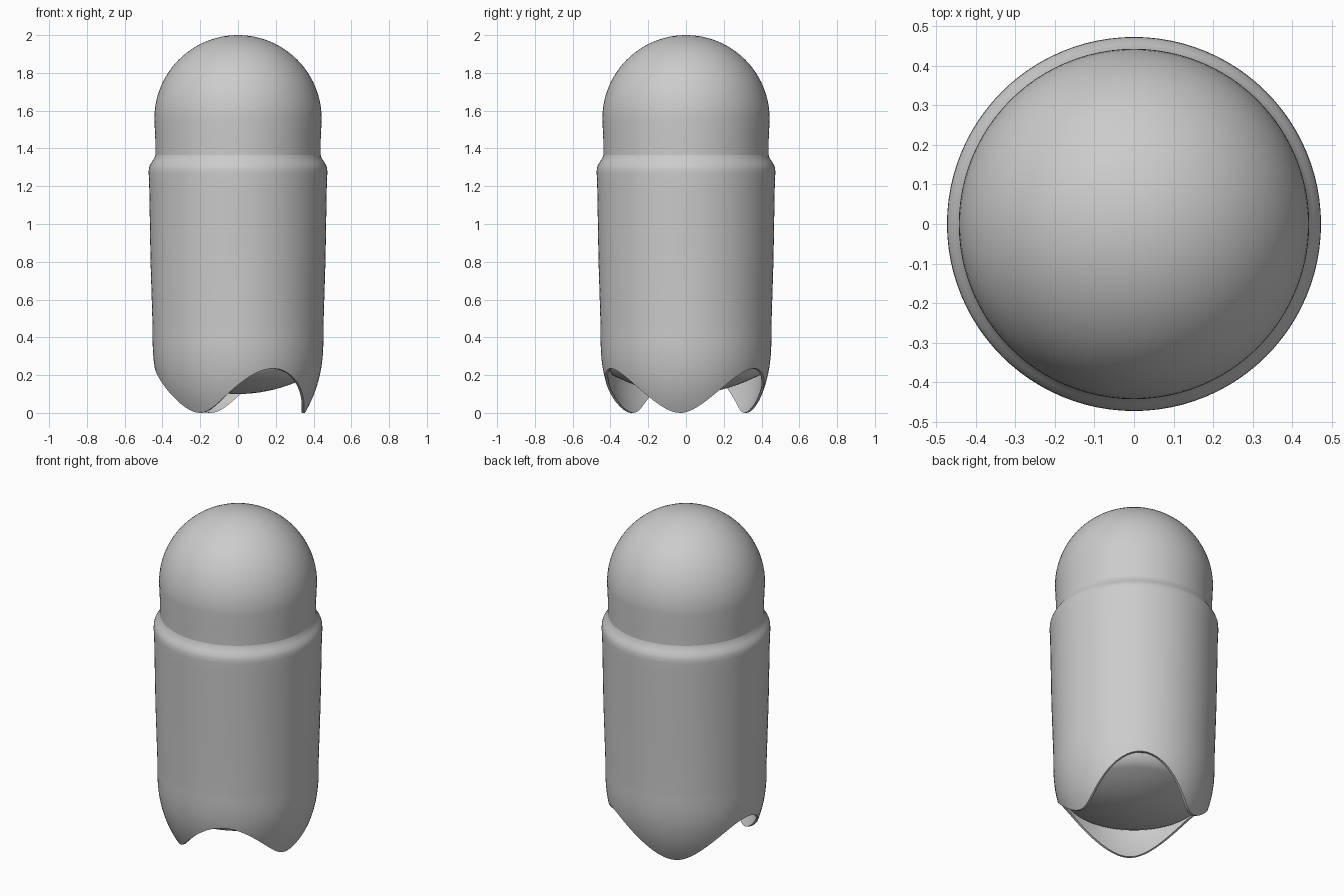
import bpy, bmesh, math

SEG = 96
LOBE_ANGLE = math.radians(235)
ARCH = 0.235

cube = bpy.data.objects.get("Cube")
if cube:
    bpy.data.objects.remove(cube, do_unlink=True)

grey = bpy.data.materials.new("plain_grey")
grey.use_nodes = True
colour = (0.6, 0.6, 0.6, 1)
grey.diffuse_color = colour
grey.node_tree.nodes["Principled BSDF"].inputs["Base Color"].default_value = colour


def loft(name, rings):
    """Skin rings given as functions angle -> (radius, z); a zero radius closes the end."""
    bm = bmesh.new()
    rows = []
    for ring in rings:
        row = []
        for i in range(SEG):
            a = math.tau * i / SEG
            r, z = ring(a)
            row.append(bm.verts.new((r * math.cos(a), r * math.sin(a), z)))
        rows.append(row)
    for low, high in zip(rows, rows[1:]):
        for i in range(SEG):
            j = (i + 1) % SEG
            bm.faces.new((low[i], low[j], high[j], high[i]))
    bmesh.ops.remove_doubles(bm, verts=bm.verts, dist=0.0002)
    bmesh.ops.recalc_face_normals(bm, faces=bm.faces)
    mesh = bpy.data.meshes.new(name)
    bm.to_mesh(mesh)
    bm.free()
    mesh.materials.append(grey)
    obj = bpy.data.objects.new(name, mesh)
    bpy.context.collection.objects.link(obj)
    bpy.ops.object.select_all(action='DESELECT')
    obj.select_set(True)
    bpy.context.view_layer.objects.active = obj
    bpy.ops.object.shade_smooth_by_angle(angle=math.radians(50))
    return obj


def fixed(r, z):
    return lambda a: (r, z)


def rim(a):
    """Height of the scalloped lower edge: three lobes and three arches."""
    return ARCH / 2 * (1 - math.cos(3 * (a - LOBE_ANGLE)))


def outer_radius(z):
    """Skirt curling inward towards the bottom."""
    drop = max(0, 0.4 - z) / 0.4
    return 0.452 - 0.098 * drop ** 2.4


def skirt(t, inset, top):
    """Ring a fraction t of the way down from height top to the rim."""
    def ring(a):
        z = top + (rim(a) - top) * t
        return outer_radius(z) - inset, z
    return ring


# Domed cap
dome = [fixed(0.443 * math.cos(math.pi / 2 * i / 24),
              1.557 + 0.443 * math.sin(math.pi / 2 * i / 24)) for i in range(25)]
loft("domed_cap", [fixed(0.438, 1.33), fixed(0.438, 1.45)] + dome)

# Collared body, scalloped skirt, inner wall and bulging floor
collar = [(0.437, 1.37), (0.442, 1.35), (0.455, 1.33), (0.466, 1.312),
          (0.472, 1.295), (0.473, 1.27), (0.470, 1.2), (0.463, 0.8)]
rings = [fixed(r, z) for r, z in collar]
rings += [skirt(i / 14, 0, 0.45) for i in range(15)]
rings += [skirt(1, 0.012, 0.45)]
rings += [skirt(1 - i / 6, 0.014 + 0.014 * i / 6, 0.24) for i in range(7)]
rings += [fixed(0.39 * (1 - i / 10), 0.1 + 0.1 * (1 - i / 10) ** 2) for i in range(11)]
loft("scalloped_body", rings)
